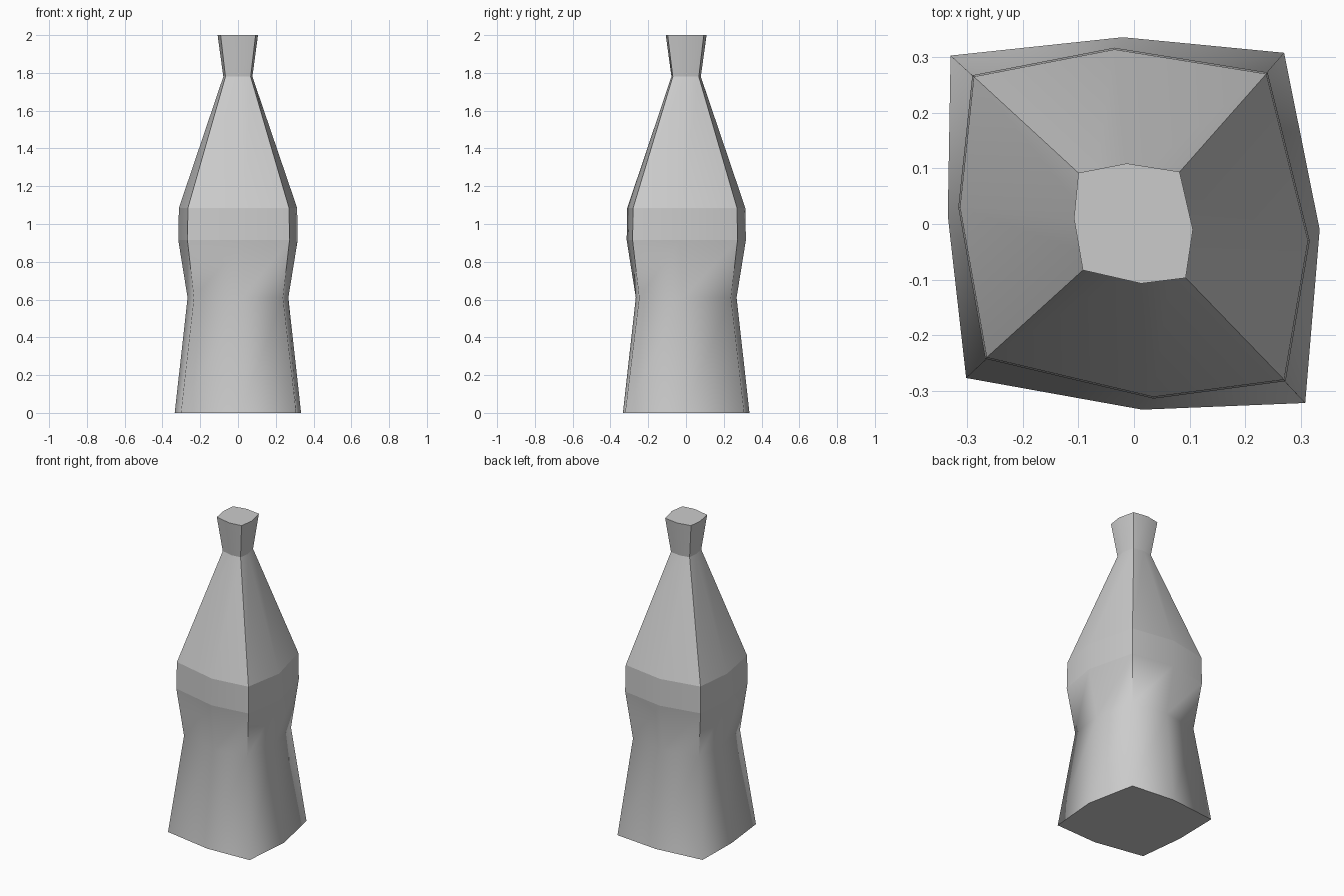
import bpy
import bmesh
from mathutils import Vector

default_cube = bpy.data.objects.get("Cube")
if default_cube:
    bpy.data.objects.remove(default_cube, do_unlink=True)

# One flat grey for the whole bottle
grey = bpy.data.materials.new("plain grey")
grey.use_nodes = True
colour = (0.6, 0.6, 0.6, 1.0)
grey.diffuse_color = colour
grey.node_tree.nodes["Principled BSDF"].inputs["Base Color"].default_value = colour

# Hand-cut cross-sections: corners alternate with bowed side middles
foot = [(.27, .308), (-.02, .336), (-.33, .303), (-.335, .015),
        (-.302, -.277), (.015, -.334), (.308, -.322), (.334, -.01)]
belt = [(.238, .27), (-.035, .314), (-.288, .265), (-.313, .03),
        (-.265, -.24), (.035, -.311), (.27, -.28), (.313, -.03)]
mouth = [(.082, .094), (-.013, .109), (-.1, .092), (-.108, .01),
         (-.092, -.083), (.013, -.107), (.093, -.097), (.106, -.01)]


def scaled(section, factor):
    return [Vector(point) * factor for point in section]


waist = [a.lerp(b, 0.5) for a, b in zip(scaled(foot, 0.8), scaled(belt, 0.85))]

# Height, section and whether the ring is a crisp edge
levels = [
    (0.0, scaled(foot, 1), True),
    (0.61, waist, False),
    (0.915, scaled(belt, 1.01), True),
    (1.085, scaled(belt, 1), True),
    (1.78, scaled(mouth, 0.72), True),
    (2.0, scaled(mouth, 1), True),
]

# Loft the rings into a closed body
bm = bmesh.new()
rings = [[bm.verts.new((p.x, p.y, z)) for p in section]
         for z, section, crisp in levels]
count = len(foot)
for lower, upper in zip(rings, rings[1:]):
    for i in range(count):
        j = (i + 1) % count
        bm.faces.new((lower[i], lower[j], upper[j], upper[i]))
bm.faces.new(list(reversed(rings[0])))
bm.faces.new(rings[-1])
bmesh.ops.recalc_face_normals(bm, faces=bm.faces[:])

# Smooth shading, with crisp rings and crisp corners above the waist
for face in bm.faces:
    face.smooth = True
for ring, (z, section, crisp) in zip(rings, levels):
    for i in range(count):
        bm.edges.get((ring[i], ring[(i + 1) % count])).smooth = not crisp
for lower, upper in zip(rings[1:], rings[2:]):
    for i in range(0, count, 2):
        bm.edges.get((lower[i], upper[i])).smooth = False

mesh = bpy.data.meshes.new("bottle")
bm.to_mesh(mesh)
bm.free()
mesh.materials.append(grey)
bottle = bpy.data.objects.new("bottle", mesh)
bpy.context.collection.objects.link(bottle)
